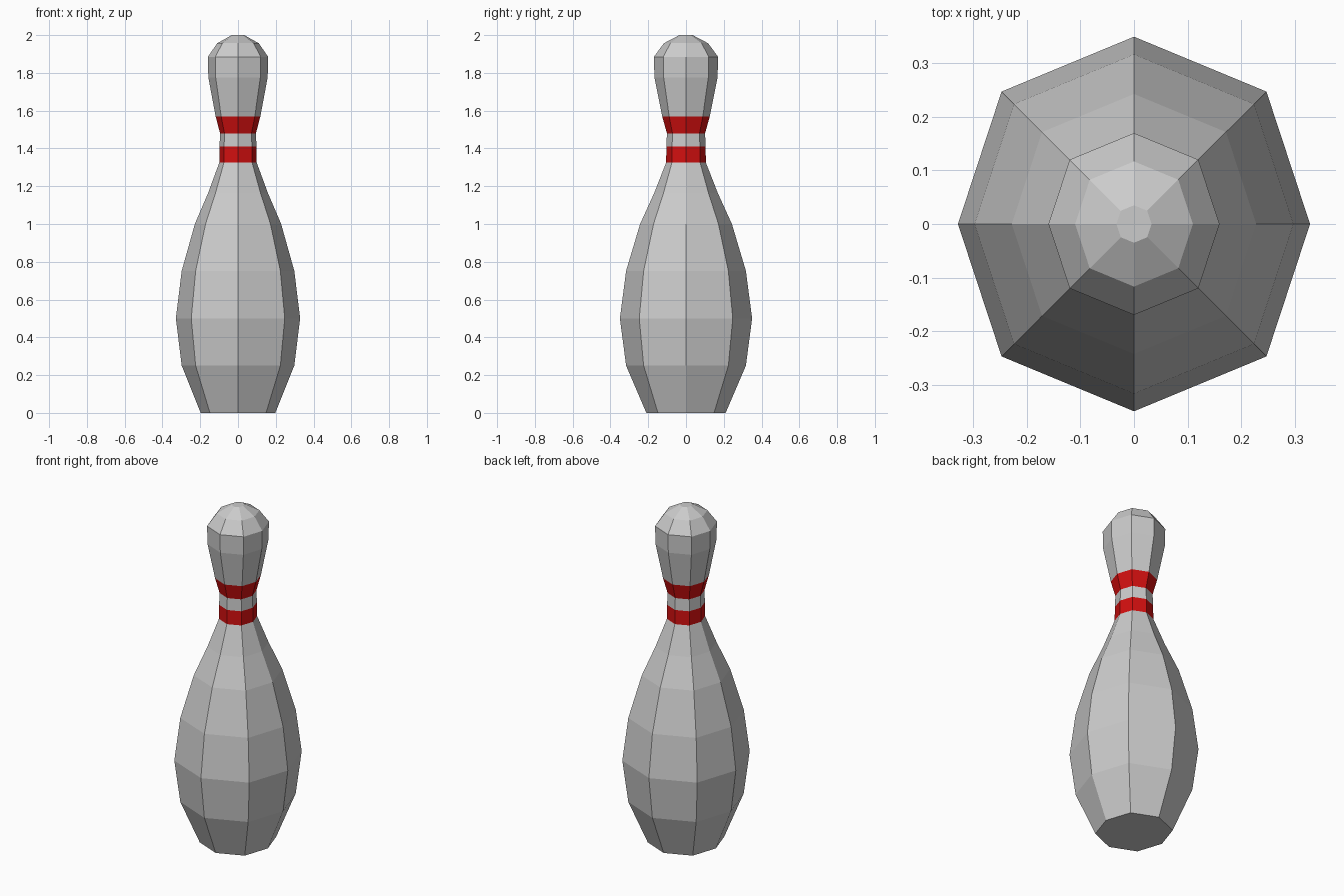
import bpy, bmesh
from math import sin, cos, pi

if "Cube" in bpy.data.objects:
    bpy.data.objects.remove(bpy.data.objects["Cube"])

SIDES = 8
SIDE_SCALE = 0.94  # the left and right corners sit slightly inward

# Profile: (radius, height) from base to crown
PROFILE = [(0.21, 0), (0.317, 0.25), (0.35, 0.5), (0.317, 0.752), (0.243, 1.0),
           (0.168, 1.165), (0.105, 1.326), (0.104, 1.41), (0.101, 1.48),
           (0.126, 1.57), (0.167, 1.776), (0.17, 1.885), (0.117, 1.957), (0.035, 2.0)]
RED_BANDS = (6, 8)  # profile segments that carry a stripe

red = bpy.data.materials.new("red_stripe")
red.diffuse_color = (0.65, 0.005, 0.005, 1)
red.use_nodes = True
red.node_tree.nodes["Principled BSDF"].inputs["Base Color"].default_value = red.diffuse_color


def ring(bm, radius, z):
    verts = []
    for i in range(SIDES):
        a = 2 * pi * i / SIDES
        squash = SIDE_SCALE if i % (SIDES // 2) == 0 else 1
        verts.append(bm.verts.new((radius * cos(a) * squash, radius * sin(a), z)))
    return verts


def lathe(name, profile, cap_bottom=False, cap_top=False, material=None):
    bm = bmesh.new()
    rings = [ring(bm, r, z) for r, z in profile]
    for low, high in zip(rings, rings[1:]):
        for i in range(SIDES):
            j = (i + 1) % SIDES
            bm.faces.new((low[i], low[j], high[j], high[i]))
    if cap_bottom:
        bm.faces.new(rings[0][::-1])
    if cap_top:
        bm.faces.new(rings[-1])
    mesh = bpy.data.meshes.new(name)
    bm.to_mesh(mesh)
    bm.free()
    if material:
        mesh.materials.append(material)
    obj = bpy.data.objects.new(name, mesh)
    bpy.context.collection.objects.link(obj)
    return obj


# Body, neck stripes and head follow one continuous profile
lo, hi = RED_BANDS
lathe("body", PROFILE[:lo + 1], cap_bottom=True)
lathe("lower_stripe", PROFILE[lo:lo + 2], material=red)
lathe("neck", PROFILE[lo + 1:hi + 1])
lathe("upper_stripe", PROFILE[hi:hi + 2], material=red)
lathe("head", PROFILE[hi + 1:], cap_top=True)
